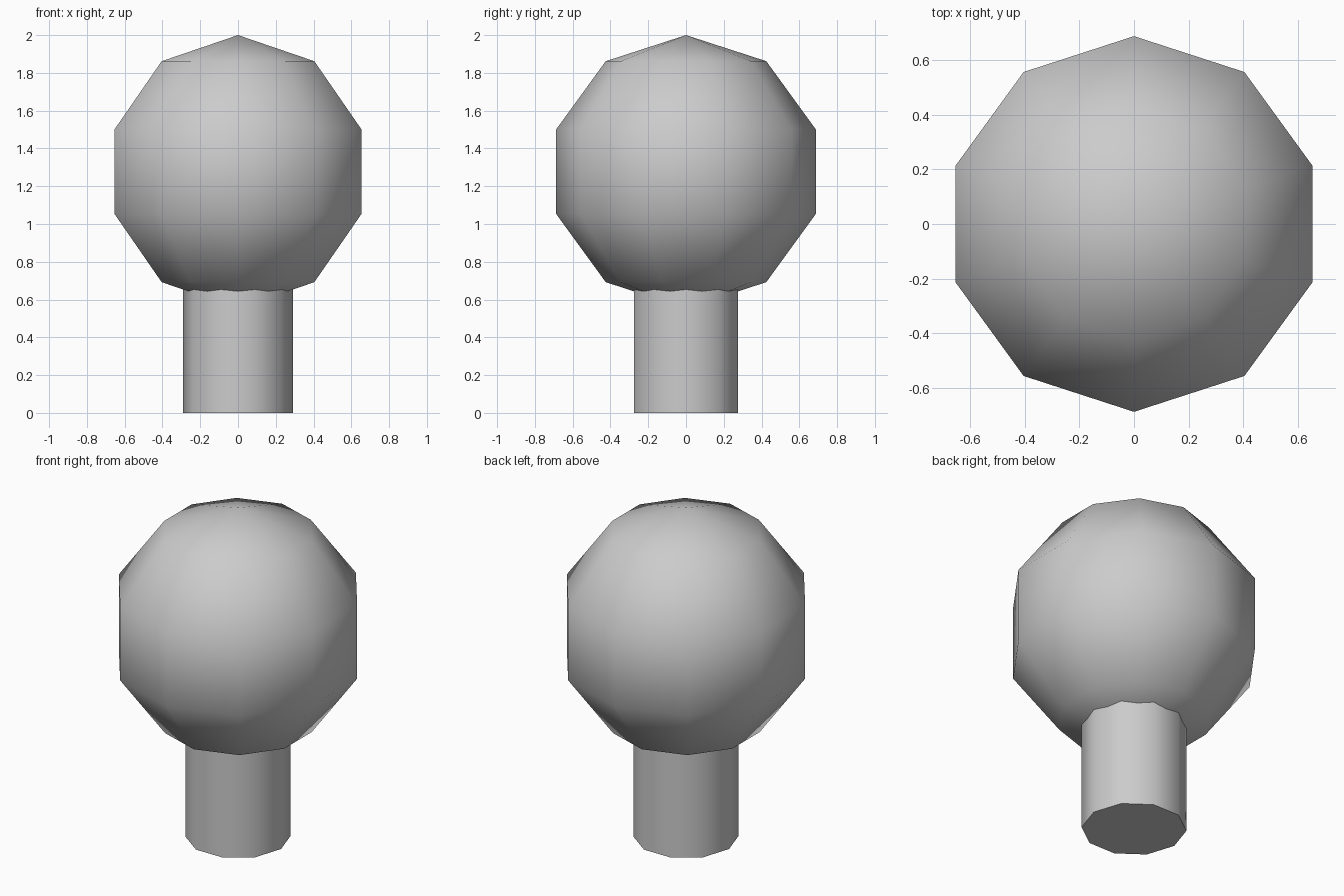
import bpy, math

if "Cube" in bpy.data.objects:
    bpy.data.objects.remove(bpy.data.objects["Cube"])

SIDES = 10


def finish(name):
    # name the part and smooth everything but the hard rims
    obj = bpy.context.object
    obj.name = obj.data.name = name
    bpy.ops.object.transform_apply(location=True, rotation=True, scale=True)
    bpy.ops.object.shade_smooth_by_angle(angle=math.radians(50))
    return obj


# round head: low-poly sphere with a vertex column on the y axis
R = 0.723
bpy.ops.mesh.primitive_uv_sphere_add(segments=SIDES, ring_count=5, radius=R,
                                     location=(0, 0, 2 - R))
finish("head")

# stem: ten-sided cylinder with corners on the x axis, sunk into the head
H = 0.70
bpy.ops.mesh.primitive_cylinder_add(vertices=SIDES, radius=0.29, depth=H,
                                    location=(0, 0, H / 2),
                                    rotation=(0, 0, math.pi / 2))
finish("stem")
